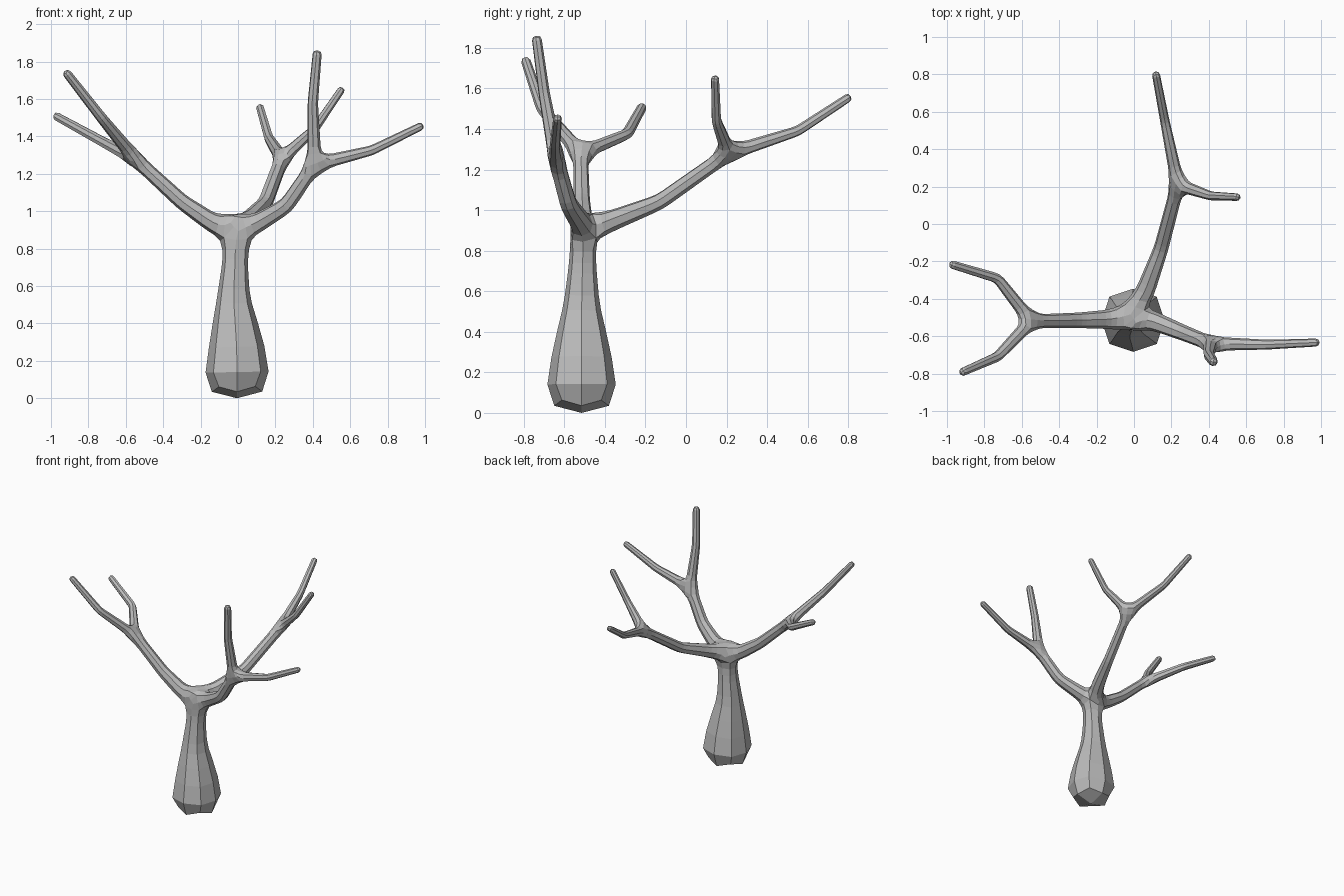
import bpy

cube = bpy.data.objects.get("Cube")
if cube:
    bpy.data.objects.remove(cube, do_unlink=True)

nodes, radii, edges = [], [], []


def grow(start, *points):
    """Chain of (x, y, z, radius) joints from an existing joint; returns the last index."""
    last = start
    for x, y, z, r in points:
        nodes.append((x, y, z))
        radii.append(r)
        if last is not None:
            edges.append((last, len(nodes) - 1))
        last = len(nodes) - 1
    return last


# Trunk, swollen at the foot and narrow below the crown
crown = grow(None,
             (-0.005, -0.515, 0, 0.185), (-0.005, -0.515, 0.28, 0.152),
             (-0.025, -0.515, 0.52, 0.09), (-0.015, -0.51, 0.74, 0.066),
             (-0.01, -0.5, 0.91, 0.068))

# Right limb with two twigs
fork = grow(crown, (-0.14, -0.51, 0.94, 0.051), (-0.3, -0.515, 1.05, 0.041),
            (-0.55, -0.52, 1.28, 0.036))
grow(fork, (-0.73, -0.29, 1.375, 0.027), (-0.985, -0.213, 1.515, 0.022))
grow(fork, (-0.73, -0.71, 1.5, 0.027), (-0.925, -0.795, 1.75, 0.022))

# Left limb with two twigs
fork = grow(crown, (0.11, -0.52, 0.94, 0.051), (0.26, -0.58, 1.03, 0.042),
            (0.41, -0.64, 1.25, 0.038))
grow(fork, (0.4, -0.7, 1.58, 0.028), (0.425, -0.738, 1.86, 0.024))
grow(fork, (0.715, -0.645, 1.325, 0.026), (0.99, -0.633, 1.46, 0.021))

# Back limb with two twigs
fork = grow(crown, (0.06, -0.36, 0.95, 0.051), (0.145, -0.13, 1.04, 0.039),
            (0.235, 0.21, 1.28, 0.036))
grow(fork, (0.165, 0.55, 1.39, 0.025), (0.115, 0.812, 1.562, 0.021))
grow(fork, (0.41, 0.15, 1.44, 0.024), (0.56, 0.143, 1.66, 0.02))

# Skeleton object
mesh = bpy.data.meshes.new("tree")
mesh.from_pydata(nodes, edges, [])
tree = bpy.data.objects.new("tree", mesh)
bpy.context.collection.objects.link(tree)

# Bark colour
bark = bpy.data.materials.new("bark_grey")
bark.use_nodes = True
color = (0.5, 0.5, 0.5, 1)
bark.diffuse_color = color
bark.node_tree.nodes["Principled BSDF"].inputs["Base Color"].default_value = color
mesh.materials.append(bark)

# Skin the skeleton, then round the square limbs to eight sides
skin = tree.modifiers.new("skin", "SKIN")
skin.use_smooth_shade = False
for joint, r in zip(mesh.skin_vertices[0].data, radii):
    joint.radius = (r, r)
    joint.use_root = False
mesh.skin_vertices[0].data[0].use_root = True
rounding = tree.modifiers.new("rounding", "SUBSURF")
rounding.levels = rounding.render_levels = 1
rounding.use_limit_surface = False
